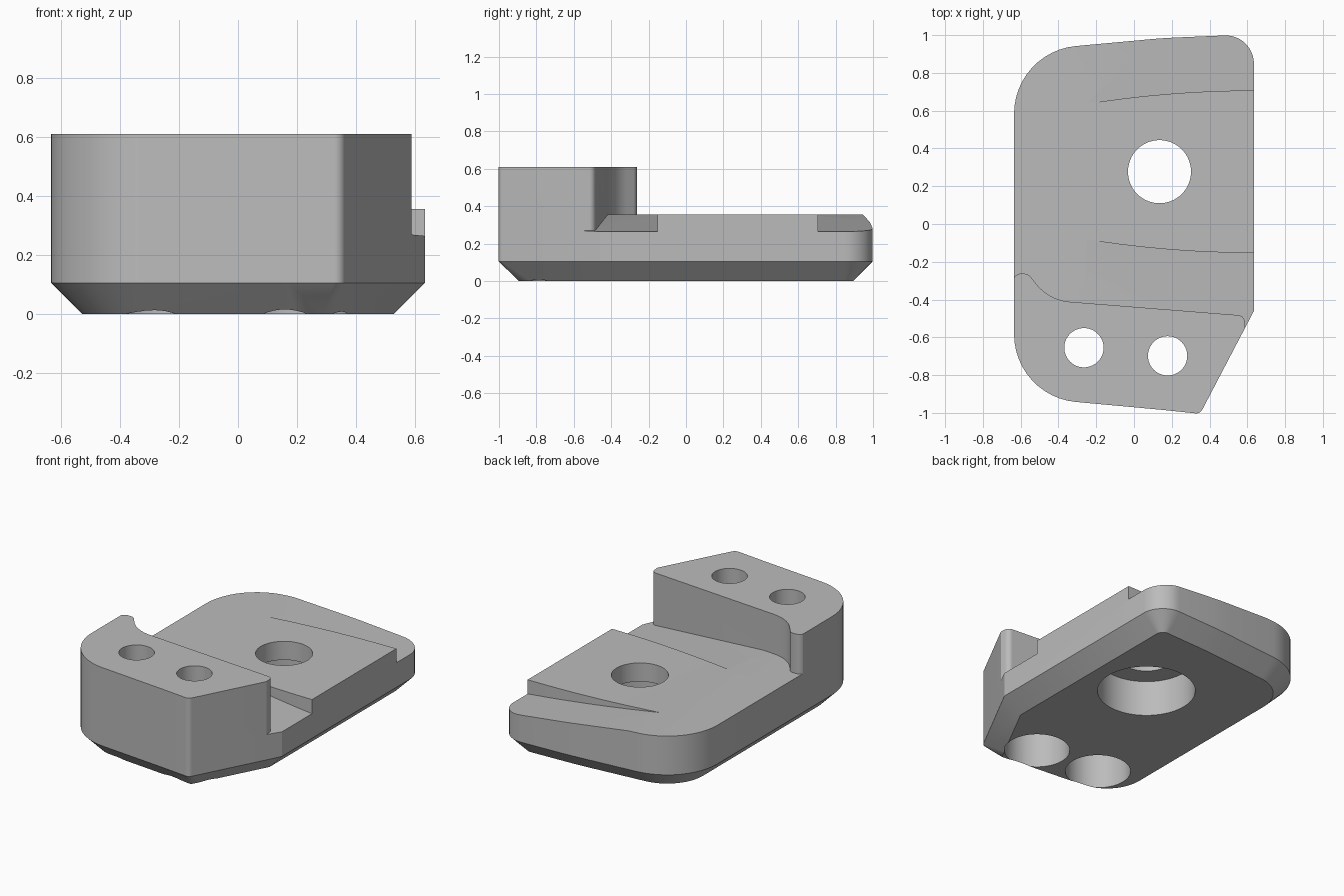
import bpy, bmesh, math
from mathutils import Vector

old = bpy.data.objects.get("Cube")
if old:
    bpy.data.objects.remove(old, do_unlink=True)

grey = bpy.data.materials.new("plain grey")
grey.use_nodes = True
COLOUR = (0.5, 0.5, 0.5, 1)
grey.diffuse_color = COLOUR
grey.node_tree.nodes["Principled BSDF"].inputs["Base Color"].default_value = COLOUR


def rounded(corners, inset=0, steps=12):
    """Polygon of (x, y, radius) corners with filleted corners, optionally inset (CCW)."""
    pts = [Vector(c[:2]) for c in corners]
    count = len(pts)
    moved = []
    for i, p in enumerate(pts):
        e1 = (p - pts[i - 1]).normalized()
        e2 = (pts[(i + 1) % count] - p).normalized()
        n1, n2 = Vector((-e1.y, e1.x)), Vector((-e2.y, e2.x))
        moved.append(p + (n1 + n2) * inset / (1 + n1.dot(n2)))
    out = []
    for i, p in enumerate(moved):
        r = max(corners[i][2] - inset, 0)
        u = (moved[i - 1] - p).normalized()
        v = (moved[(i + 1) % count] - p).normalized()
        theta = u.angle(v)
        phi = math.pi - theta
        if corners[i][2] == 0 or phi < 0.001:
            out.append(p)
            continue
        c = p + (u + v).normalized() * r / math.sin(theta / 2)
        t = r / math.tan(theta / 2)
        da, db = p + u * t - c, p + v * t - c
        for k in range(steps + 1):
            s = k / steps
            out.append(c + (da * math.sin((1 - s) * phi) + db * math.sin(s * phi)) / math.sin(phi))
    return out


def finish(name, bm):
    bmesh.ops.remove_doubles(bm, verts=bm.verts, dist=1e-5)
    bmesh.ops.recalc_face_normals(bm, faces=bm.faces)
    mesh = bpy.data.meshes.new(name)
    bm.to_mesh(mesh)
    bm.free()
    mesh.materials.append(grey)
    ob = bpy.data.objects.new(name, mesh)
    bpy.context.collection.objects.link(ob)
    return ob


def loft(name, rings):
    """Closed solid through rings of 3D points."""
    bm = bmesh.new()
    rows = [[bm.verts.new(p) for p in ring] for ring in rings]
    for low, high in zip(rows, rows[1:]):
        for i in range(len(low)):
            bm.faces.new((low[i - 1], low[i], high[i], high[i - 1]))
    bm.faces.new(rows[0])
    bm.faces.new(rows[-1])
    return finish(name, bm)


def level(points, z):
    return [(p[0], p[1], z) for p in points]


def drill(name, x, y, r, low, high):
    bm = bmesh.new()
    bmesh.ops.create_cone(bm, cap_ends=True, segments=64, radius1=r, radius2=r, depth=high - low)
    bmesh.ops.translate(bm, verts=bm.verts, vec=(x, y, (low + high) / 2))
    return finish(name, bm)


def cut(target, tool):
    mod = target.modifiers.new("cut", "BOOLEAN")
    mod.operation = "DIFFERENCE"
    mod.solver = "EXACT"
    mod.object = tool
    bpy.context.view_layer.objects.active = target
    bpy.ops.object.modifier_apply(modifier=mod.name)
    bpy.data.objects.remove(tool, do_unlink=True)


TOP, DECK, CHAMFER = 0.61, 0.355, 0.105

# main body: rounded outline with a chamfered underside
outline = [(-0.635, -0.912, 0.36), (0.15, -0.984, 3), (0.35, -1.005, 0.035),
           (0.635, -0.46, 0), (0.635, 1.005, 0.15), (0.15, 0.984, 3), (-0.635, 0.912, 0.36)]
full = rounded(outline)
body = loft("stepped_body", [level(rounded(outline, CHAMFER), 0),
                             level(full, CHAMFER), level(full, TOP)])

# space above the deck, behind the raised front block with its curved wall
wall = [(-0.9, -0.36, 0), (-0.64, -0.31, 0), (-0.638, -0.263, 0.04), (-0.56, -0.263, 0.045),
        (-0.45, -0.403, 0.25), (0.583, -0.485, 0.035), (0.589, -0.56, 0),
        (0.9, -0.56, 0), (0.9, 1.3, 0), (-0.9, 1.3, 0)]
edge = rounded(wall)
space = loft("deck_space", [level(edge, 0.15), level(edge, 1)])

# deck floor, sloping down to the right of the ramp line
profile = [(-2, 0), (-2, DECK), (-0.26, DECK), (1.5, 0.176), (1.5, 0)]
cut(space, loft("ramp_floor", [[(x, y, z) for x, z in profile] for y in (-3, 3)]))

# level land between the ramps, slightly flared to the right
MID = 0.277
xs = [-0.4 + 0.08 * i for i in range(18)]
half = [0.43 - 0.09 * (0.635 - x) ** 2 for x in xs]
land = [(x, MID - h) for x, h in zip(xs, half)]
land += [(x, MID + h) for x, h in reversed(list(zip(xs, half)))]
cut(space, loft("land", [level(land, 0), level(land, DECK)]))
cut(body, space)

# stepped holes: x, y, throat radius, counterbore radius, counterbore depth
for x, y, throat, bore, depth in ((0.135, MID, 0.167, 0.295, 0.235),
                                  (-0.265, -0.655, 0.104, 0.197, 0.4),
                                  (0.178, -0.698, 0.104, 0.197, 0.4)):
    cut(body, drill("counterbore", x, y, bore, -0.2, depth))
    cut(body, drill("throat", x, y, throat, -0.2, 1))

# smooth curved walls, sharp edges
bpy.ops.object.select_all(action="DESELECT")
body.select_set(True)
bpy.context.view_layer.objects.active = body
bpy.ops.object.shade_smooth_by_angle(angle=math.radians(25))
